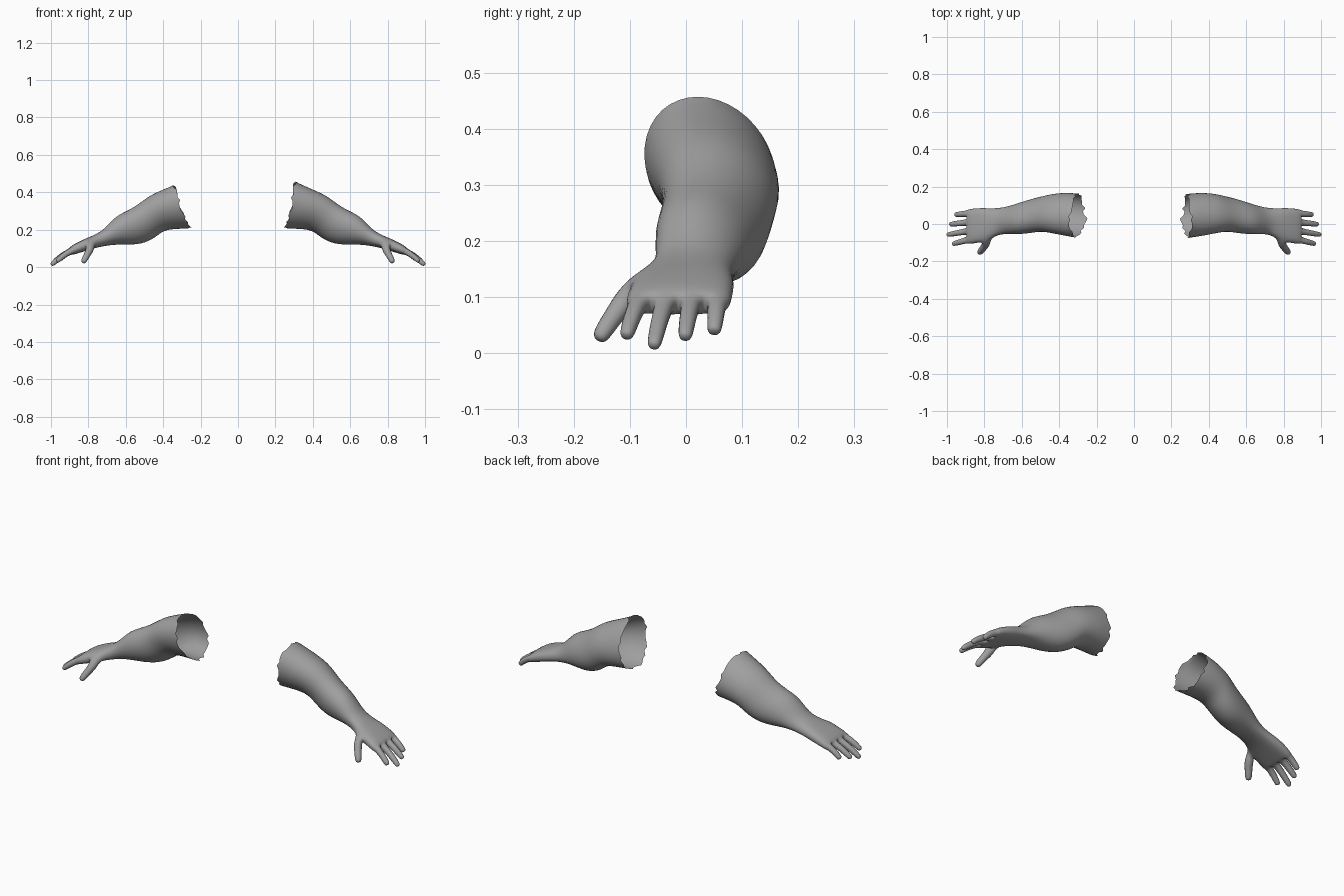
import bpy, bmesh, math, random
from mathutils import Vector

if "Cube" in bpy.data.objects:
    bpy.data.objects.remove(bpy.data.objects["Cube"])

skin = bpy.data.materials.new("grey_skin")
skin.diffuse_color = (0.35, 0.35, 0.35, 1)
skin.use_nodes = True
skin.node_tree.nodes["Principled BSDF"].inputs["Base Color"].default_value = skin.diffuse_color

# Cross-sections: top x, top z, bottom x, bottom z, min y, max y, skew, hand flatness
SECTIONS = [
    (.38, .422, .335, .205, -.062, .165, -.022, 0),
    (.47, .385, .40, .197, -.045, .160, -.022, 0),
    (.53, .337, .44, .160, -.036, .148, -.022, 0),
    (.585, .303, .50, .128, -.045, .135, -.020, 0),
    (.65, .275, .565, .120, -.053, .115, -.018, 0),
    (.70, .220, .63, .122, -.052, .096, -.015, 0),
    (.735, .188, .69, .118, -.053, .085, -.010, .3),
    (.775, .167, .75, .108, -.074, .083, -.005, .7),
    (.825, .146, .805, .092, -.095, .086, 0, 1),
    (.875, .122, .855, .076, -.106, .082, 0, 1),
    (.895, .108, .878, .068, -.106, .078, 0, 1),
]
# Fingertips from little finger to index finger
TIPS = [(.957, .050, .036), (.986, -.002, .026), (1.0, -.058, .010), (.970, -.107, .028)]
FLAT_Y = (1, .5, 0, -.5, -1, -1, -.5, 0, .5, 1)
FLAT_Z = (.72, 1, 1, 1, .72, -.72, -1, -1, -1, -.72)


def section_ring(bm, tx, tz, bx, bz, y0, y1, skew, flat):
    """Ten-sided ring, enlarged a little to allow for subdivision shrinkage."""
    ring = []
    for j in range(10):
        a = math.radians(18 + 36 * j)
        fy = (1 - flat) * math.cos(a) + flat * FLAT_Y[j] * .95
        fz = (1 - flat) * math.sin(a) + flat * FLAT_Z[j]
        fy, fz = fy * 1.07, fz * 1.07
        ring.append(bm.verts.new(((tx + bx) / 2 + fz * (tx - bx) / 2,
                                  (y0 + y1) / 2 + fy * (y1 - y0) / 2 + fz * skew,
                                  (tz + bz) / 2 + fz * (tz - bz) / 2)))
    return ring


def digit(bm, quad, path, sizes):
    """Extrude a four-sided digit from an open quad along a path."""
    prev = quad
    along = quad[1].co - quad[0].co
    up = quad[0].co - quad[3].co
    for k, (p, s) in enumerate(zip(path, sizes)):
        d = (path[min(k + 1, len(path) - 1)] - path[max(k - 1, 0)]).normalized()
        u = (along - d * along.dot(d)).normalized()
        v = d.cross(u)
        if v.dot(up) < 0:
            v = -v
        ring = [bm.verts.new(p + u * s * a + v * s * b)
                for a, b in ((-1, 1), (1, 1), (1, -1), (-1, -1))]
        for i in range(4):
            bm.faces.new((prev[i], prev[(i + 1) % 4], ring[(i + 1) % 4], ring[i]))
        prev = ring
    bm.faces.new(prev)


def arm(name, side, cut):
    bm = bmesh.new()
    rings = [section_ring(bm, *s) for s in [cut] + SECTIONS]

    # Upper arm, forearm and palm, leaving a gap for the thumb
    for k in range(len(rings) - 1):
        a, b = rings[k], rings[k + 1]
        for j in range(10):
            if (k, j) != (8, 4):
                n = (j + 1) % 10
                bm.faces.new((a[j], a[n], b[n], b[j]))

    # Four fingers
    end = rings[-1]
    for i, tip in enumerate(TIPS):
        quad = [end[i], end[i + 1], end[8 - i], end[9 - i]]
        base = sum((q.co for q in quad), Vector()) / 4
        tip = Vector(tip)
        path = []
        for t in (.14, .5, .88, 1.0):
            p = base.lerp(tip, t)
            p.z += .030 * t * (1 - t)
            path.append(p)
        digit(bm, quad, path, (.0175, .0165, .0145, .011))

    # Thumb
    a, b = rings[8], rings[9]
    digit(bm, [a[4], b[4], b[5], a[5]],
          [Vector(p) for p in ((.790, -.105, .098), (.803, -.125, .072),
                               (.822, -.148, .038), (.829, -.157, .022))],
          (.024, .019, .018, .012))

    for v in bm.verts:
        v.co.x *= side
    bmesh.ops.recalc_face_normals(bm, faces=bm.faces)
    mesh = bpy.data.meshes.new(name)
    bm.to_mesh(mesh)
    bm.free()
    mesh.materials.append(skin)
    obj = bpy.data.objects.new(name, mesh)
    bpy.context.collection.objects.link(obj)
    bpy.context.view_layer.objects.active = obj
    sub = obj.modifiers.new("smooth_form", 'SUBSURF')
    sub.levels = sub.render_levels = 2
    bpy.ops.object.modifier_apply(modifier=sub.name)

    # Torn open end with a small flap at the lower front
    rng = random.Random(4)
    bm = bmesh.new()
    bm.from_mesh(mesh)
    for v in bm.verts:
        if v.is_boundary:
            v.co.x += side * rng.uniform(-.009, .009)
            if v.co.z < .25 and v.co.y < .04:
                v.co.x -= side * .015
    for f in bm.faces:
        f.smooth = True
    bm.to_mesh(mesh)
    bm.free()


arm("arm_right_side", 1, (.305, .457, .265, .207, -.072, .158, -.022, 0))
arm("arm_left_side", -1, (.343, .438, .268, .207, -.070, .160, -.022, 0))
